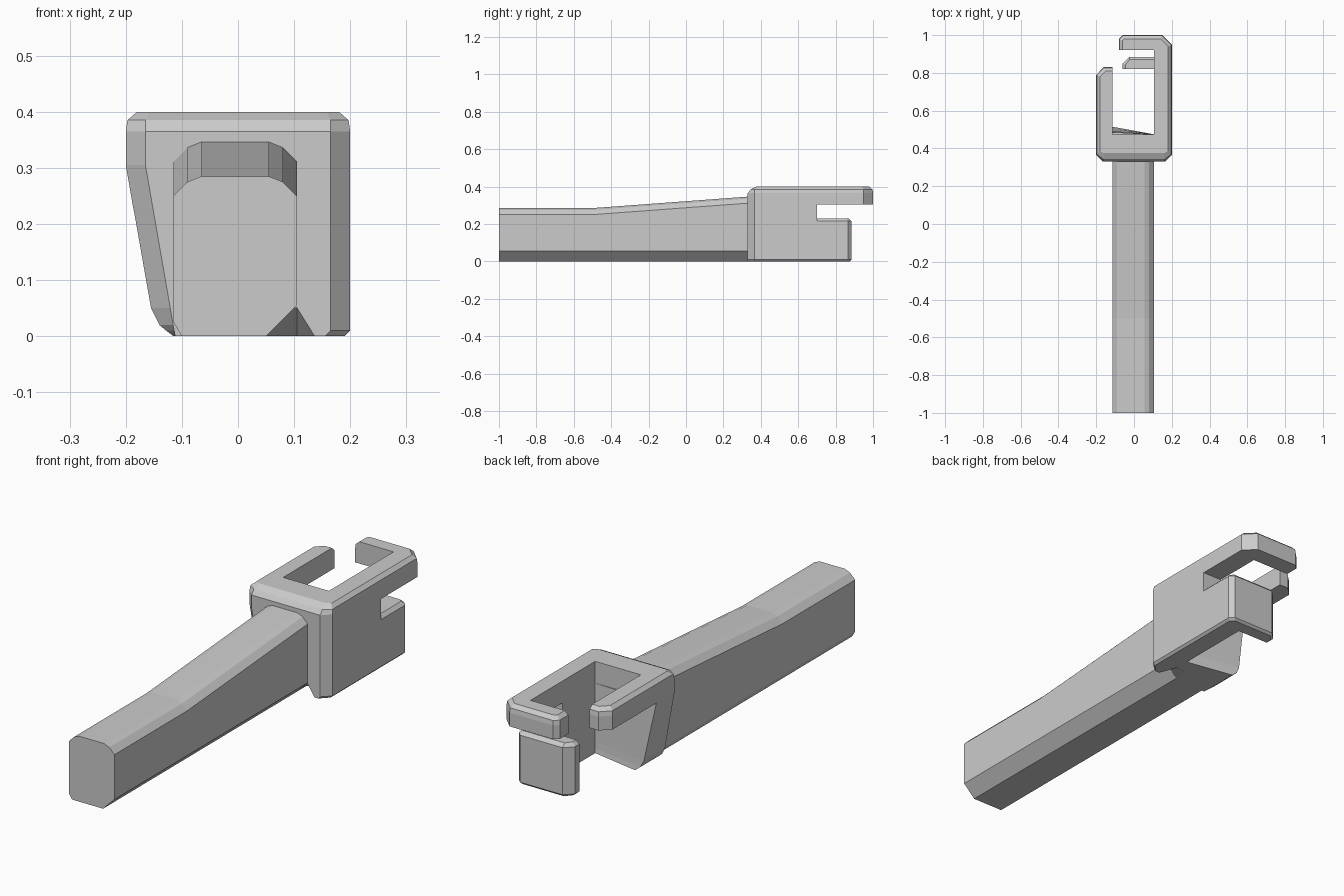
import bpy, bmesh

if "Cube" in bpy.data.objects:
    bpy.data.objects.remove(bpy.data.objects["Cube"])


def loft(name, rings):
    """Closed flat-faced solid through rings of matching 3D points."""
    bm = bmesh.new()
    loops = [[bm.verts.new(p) for p in ring] for ring in rings]
    n = len(loops[0])
    for a, b in zip(loops, loops[1:]):
        for i in range(n):
            j = (i + 1) % n
            bm.faces.new((a[i], a[j], b[j], b[i]))
    bm.faces.new(loops[0][::-1])
    bm.faces.new(loops[-1])
    bmesh.ops.recalc_face_normals(bm, faces=bm.faces)
    mesh = bpy.data.meshes.new(name)
    bm.to_mesh(mesh)
    bm.free()
    obj = bpy.data.objects.new(name, mesh)
    bpy.context.collection.objects.link(obj)
    return obj


def combine(target, other, operation):
    mod = target.modifiers.new(operation, 'BOOLEAN')
    mod.operation, mod.solver, mod.object = operation, 'EXACT', other
    bpy.context.view_layer.objects.active = target
    bpy.ops.object.modifier_apply(modifier=mod.name)
    bpy.data.objects.remove(other)


def at(z, pts):
    return [(x, y, z) for x, y in pts]


def left_points(z, outer):
    """Slanted left flank of the front wall: front corner, back and side points."""
    front = -0.112 - 0.053 * z / 0.305
    back = 0.515 - 0.025 * z / 0.305
    return (front, 0.33), [(outer, back), (outer, 0.365)]


# Handle: chamfered bar whose top rises towards the head
def handle_ring(y, top):
    return [(x, y, z) for x, z in (
        (-0.1, 0), (0.05, 0), (0.105, 0.055), (0.105, top - 0.035),
        (0.08, top - 0.01), (0.055, top), (-0.065, top),
        (-0.09, top - 0.01), (-0.115, top - 0.035), (-0.115, 0.025))]


loft("handle", [handle_ring(-1, 0.285), handle_ring(-0.5, 0.285), handle_ring(0.34, 0.347)])


# Head, upper band: front wall, long right arm with hook, short left arm
def upper(front_y, front_x, s):
    return [(-front_x, front_y), (front_x, front_y), (0.2 - s, 0.365 + s), (0.2 - s, 0.95 - s / 2),
            (0.15 - s / 2, 1 - s), (-0.06 + s / 2, 1 - s), (-0.08 + s, 0.98 - s / 2),
            (-0.08 + s, 0.92), (0.105, 0.92), (0.105, 0.475), (-0.115, 0.475),
            (-0.115, 0.83 - s), (-0.16 + s / 2, 0.83 - s), (-0.2 + s, 0.79 - s / 2),
            (-0.2 + s, 0.365 + s)]


head = loft("head", [at(0.305, upper(0.33, 0.165, 0)), at(0.365, upper(0.33, 0.165, 0)),
                     at(0.385, upper(0.345, 0.165, 0.003)), at(0.4, upper(0.375, 0.158, 0.02))])


# Head, middle: front wall and right wall beside the slot
def middle(z, outer):
    first, rest = left_points(z, outer)
    return at(z, [first, (0.165, 0.33), (0.2, 0.365), (0.2, 0.7), (0.105, 0.7),
                  (0.105, 0.475)] + rest)


combine(head, loft("slot_wall", [middle(0.23, -0.187), middle(0.305, -0.2)]), 'UNION')


# Head, lower: front wall, right wall and the lower hook
def lower(z, outer, s=0, t=0):
    first, rest = left_points(z, outer)
    e = s + t
    return at(z, [first, (0.165 - s, 0.33), (0.2 - s, 0.365), (0.2 - s, 0.7), (0.2 - e, 0.701),
                  (0.2 - e, 0.865 - e / 2), (0.18 - e / 2, 0.885 - e), (-0.025, 0.885 - e),
                  (-0.06 + e, 0.85 - e / 2), (-0.06 + e, 0.82), (0.105, 0.82),
                  (0.105, 0.475)] + rest)


combine(head, loft("lower_hook", [
    lower(0, -0.115, s=0.01), lower(0.01, -0.128), lower(0.02, -0.14), lower(0.05, -0.155),
    lower(0.215, -0.184), lower(0.23, -0.187, t=0.015)]), 'UNION')

# Tapering notch under the front wall beside the handle chamfer
notch = loft("notch", [
    [(0.03, 0.32, -0.02), (0.153, 0.32, -0.02), (0.105, 0.32, 0.057)],
    [(0.03, 0.43, -0.02), (0.153, 0.43, -0.02), (0.105, 0.43, -0.01)]])
combine(head, notch, 'DIFFERENCE')
